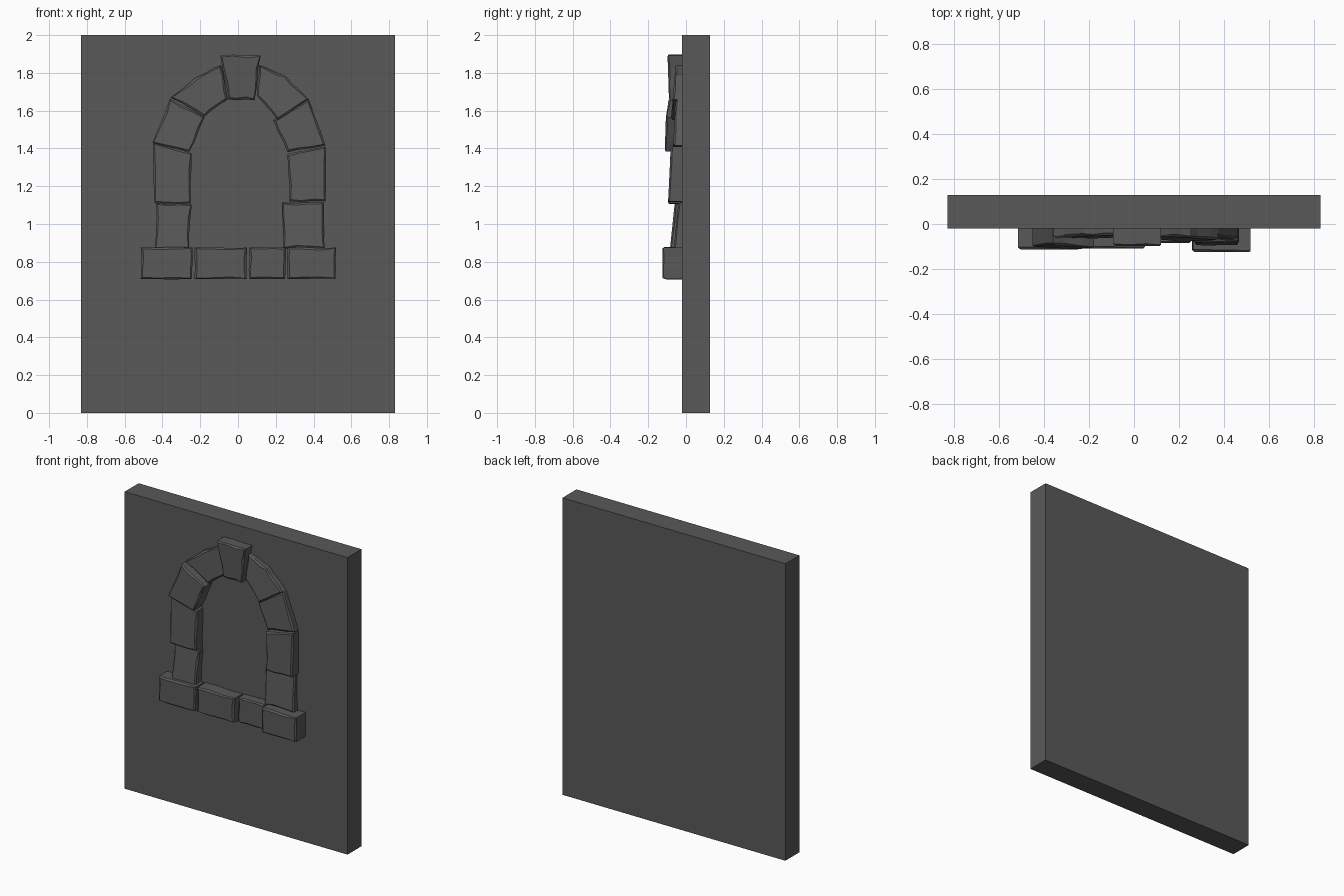
import bpy, bmesh, random
from mathutils import Vector

if "Cube" in bpy.data.objects:
    bpy.data.objects.remove(bpy.data.objects["Cube"])

random.seed(4)

stone_mat = bpy.data.materials.new("dark_grey_stone")
stone_mat.diffuse_color = (0.1, 0.1, 0.1, 1)
stone_mat.use_nodes = True
stone_mat.node_tree.nodes["Principled BSDF"].inputs["Base Color"].default_value = stone_mat.diffuse_color


def finish(name, bm):
    bmesh.ops.recalc_face_normals(bm, faces=bm.faces)
    me = bpy.data.meshes.new(name)
    bm.to_mesh(me)
    bm.free()
    me.materials.append(stone_mat)
    ob = bpy.data.objects.new(name, me)
    bpy.context.collection.objects.link(ob)
    return ob


# Rough-hewn stone: outline in x/z, front depth tilted from bottom to top and left to right
def stone(name, outline, bottom, top, tilt=0.0):
    pts = []
    for i, a in enumerate(outline):
        a, b = Vector(a), Vector(outline[(i + 1) % len(outline)])
        d = b - a
        n = Vector((-d.y, d.x)).normalized()
        for t in (0, 0.3, 0.7):
            wobble = random.uniform(-0.004, 0.004) if t else 0
            pts.append(a + d * t + n * wobble)
    c = sum(pts, Vector((0, 0))) / len(pts)
    z0, z1 = min(p.y for p in pts), max(p.y for p in pts)

    def front(p):
        return bottom + (top - bottom) * (p.y - z0) / (z1 - z0) + tilt * (p.x - c.x)

    bm = bmesh.new()
    edge_cut = [random.uniform(0.007, 0.014) for _ in pts]
    rings = [[], [], []]
    for p, cut in zip(pts, edge_cut):
        inner = p + (c - p).normalized() * cut
        rings[0].append(bm.verts.new((p.x, 0.0, p.y)))
        rings[1].append(bm.verts.new((p.x, front(p) + cut * 0.8, p.y)))
        rings[2].append(bm.verts.new((inner.x, front(inner), inner.y)))
    for r, s in zip(rings, rings[1:]):
        for i in range(len(pts)):
            j = (i + 1) % len(pts)
            bm.faces.new((r[i], r[j], s[j], s[i]))
    bm.faces.new(rings[0])
    bm.faces.new(rings[2])
    finish(name, bm)


# Wall slab
bm = bmesh.new()
bmesh.ops.create_cube(bm, size=1)
for v in bm.verts:
    v.co = Vector((v.co.x * 1.66, v.co.y * 0.148 + 0.054, v.co.z * 2 + 1))
finish("wall_panel", bm)

# Window sill
for i, (a, b, y) in enumerate([(-0.515, -0.245, -0.113), (-0.23, 0.045, -0.11),
                               (0.06, 0.25, -0.085), (0.262, 0.515, -0.125)]):
    stone(f"sill_stone_{i + 1}", [(a, 0.71), (b, 0.71), (b + 0.004, 0.875), (a, 0.875)], y, y)

# Left side of the frame
stone("left_jamb_lower", [(-0.44, 0.87), (-0.26, 0.87), (-0.245, 1.105), (-0.43, 1.11)], -0.085, -0.06)
stone("left_jamb_upper", [(-0.442, 1.11), (-0.25, 1.11), (-0.246, 1.375), (-0.447, 1.43)], -0.095, -0.08)
stone("left_arch_lower", [(-0.452, 1.43), (-0.257, 1.383), (-0.178, 1.565), (-0.36, 1.665)], -0.11, -0.095, -0.05)
stone("left_arch_upper", [(-0.357, 1.67), (-0.18, 1.568), (-0.055, 1.66), (-0.09, 1.84), (-0.225, 1.775)],
      -0.065, -0.05)

# Keystone
stone("keystone", [(-0.05, 1.66), (0.087, 1.655), (0.12, 1.893), (-0.093, 1.893)], -0.09, -0.098)

# Right side of the frame
stone("right_arch_upper", [(0.1, 1.68), (0.21, 1.55), (0.373, 1.66), (0.25, 1.785), (0.114, 1.84)],
      -0.08, -0.055)
stone("right_arch_lower", [(0.262, 1.38), (0.463, 1.416), (0.373, 1.66), (0.188, 1.55)], -0.07, -0.055)
stone("right_jamb_upper", [(0.272, 1.12), (0.463, 1.12), (0.463, 1.41), (0.262, 1.37)], -0.095, -0.08)
stone("right_jamb_lower", [(0.24, 0.87), (0.458, 0.87), (0.452, 1.115), (0.235, 1.113)], -0.065, -0.04)
